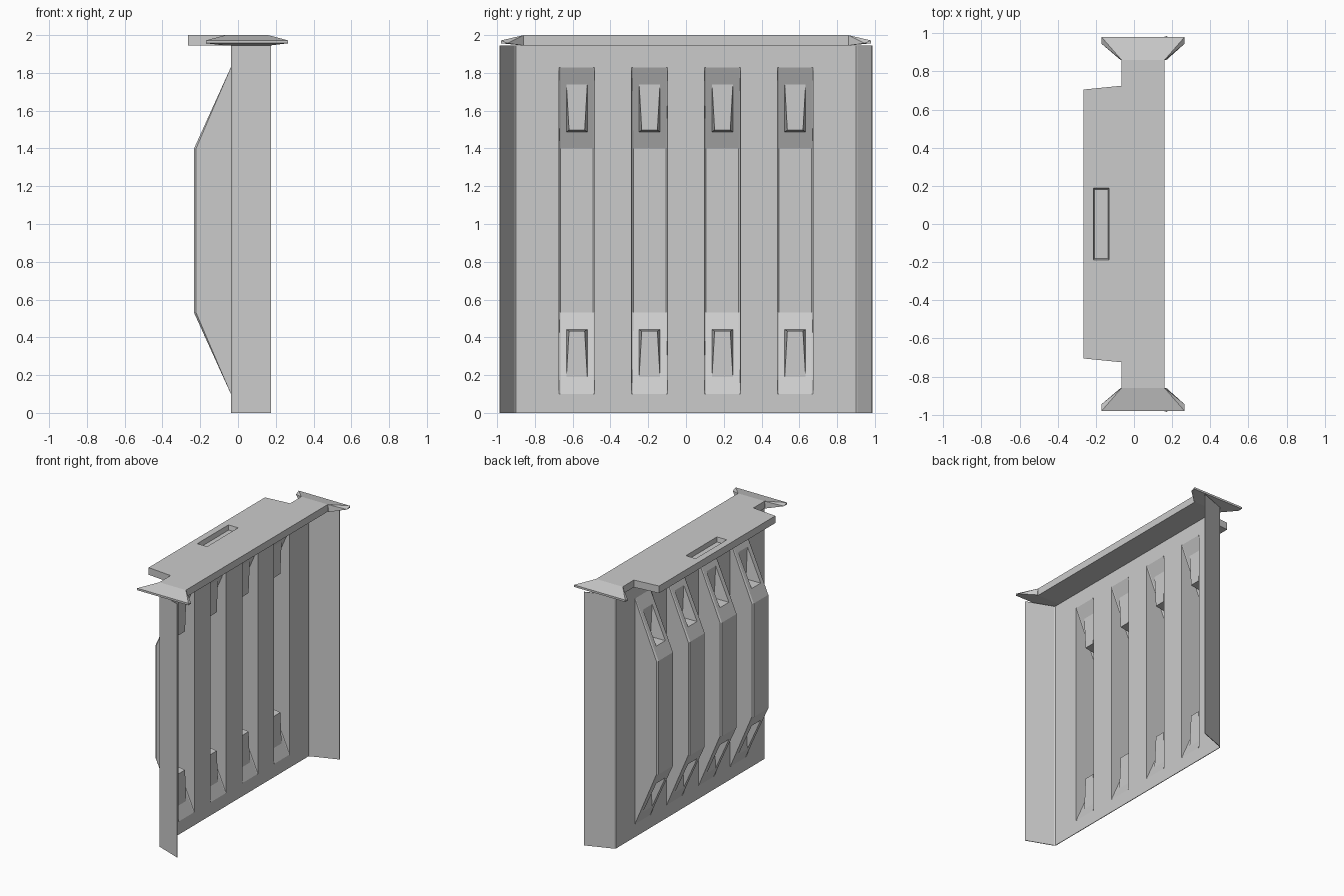
import bpy, bmesh

cube = bpy.data.objects.get("Cube")
if cube:
    bpy.data.objects.remove(cube, do_unlink=True)

grey = bpy.data.materials.new("plain grey")
grey.use_nodes = True
grey.diffuse_color = (0.6, 0.6, 0.6, 1)
grey.node_tree.nodes["Principled BSDF"].inputs["Base Color"].default_value = (0.6, 0.6, 0.6, 1)

SHEET_X, RIB_X = -0.035, -0.23      # panel plane and rib crest
RIB_LOW, RIB_HIGH = 0.10, 1.83      # rib ends
SLOPE = 0.43                        # height of each sloping rib end
HALF, DRAFT = 0.095, 0.008          # rib half width and edge chamfer
TOP = 1.945
RIBS = (-0.578, -0.193, 0.193, 0.578)


def finish(name, bm):
    bmesh.ops.remove_doubles(bm, verts=bm.verts, dist=0.0005)
    bmesh.ops.recalc_face_normals(bm, faces=bm.faces)
    mesh = bpy.data.meshes.new(name)
    bm.to_mesh(mesh)
    bm.free()
    mesh.materials.append(grey)
    obj = bpy.data.objects.new(name, mesh)
    bpy.context.collection.objects.link(obj)
    return obj


def face(bm, *points):
    return bm.faces.new([bm.verts.new(p) for p in points])


def hull(name, points):
    bm = bmesh.new()
    verts = [bm.verts.new(p) for p in points]
    bmesh.ops.convex_hull(bm, input=verts)
    return finish(name, bm)


def slope_end(bm, yc, flip):
    """Sloping rib end with a tapered pocket pressed into it."""
    def pt(x, y, z):
        return (x, yc + y, RIB_LOW + RIB_HIGH - z if flip else z)

    def on_slope(z):
        return SHEET_X + (RIB_X - SHEET_X) * (RIB_HIGH - z) / SLOPE

    w, p, d = HALF - DRAFT, 0.055, 0.04
    z_top, z_bot = 1.74, 1.49
    back = on_slope(z_top)
    frame = [pt(SHEET_X, -w, RIB_HIGH), pt(SHEET_X, w, RIB_HIGH),
             pt(RIB_X, w, RIB_HIGH - SLOPE), pt(RIB_X, -w, RIB_HIGH - SLOPE)]
    hole = [pt(back, -p, z_top), pt(back, p, z_top),
            pt(on_slope(z_bot), p, z_bot), pt(on_slope(z_bot), -p, z_bot)]
    deep = [pt(back, d, z_bot + 0.008), pt(back, -d, z_bot + 0.008)]
    for i in range(4):
        j = (i + 1) % 4
        face(bm, frame[i], frame[j], hole[j], hole[i])
    face(bm, hole[0], hole[1], deep[0], deep[1])
    face(bm, deep[1], deep[0], hole[2], hole[3])
    face(bm, hole[1], hole[2], deep[0])
    face(bm, hole[0], deep[1], hole[3])


def rib(bm, yc):
    crest = [(SHEET_X, RIB_HIGH), (RIB_X, RIB_HIGH - SLOPE),
             (RIB_X, RIB_LOW + SLOPE), (SHEET_X, RIB_LOW)]
    inner = [crest[0], (RIB_X + DRAFT, RIB_HIGH - SLOPE - 0.004),
             (RIB_X + DRAFT, RIB_LOW + SLOPE + 0.004), crest[3]]
    for s in (-1, 1):
        wall = [(x, yc + s * HALF, z) for x, z in inner]
        edge = [(x, yc + s * (HALF - DRAFT), z) for x, z in crest]
        face(bm, *wall)
        for i in range(3):
            face(bm, wall[i], wall[i + 1], edge[i + 1], edge[i])
    w = HALF - DRAFT
    face(bm, *[(RIB_X, yc + s * w, z) for s, z in
               ((-1, crest[1][1]), (1, crest[1][1]), (1, crest[2][1]), (-1, crest[2][1]))])
    slope_end(bm, yc, False)
    slope_end(bm, yc, True)


# Ribbed sheet with splayed side flanges
bm = bmesh.new()
columns = [(0.175, -0.985), (SHEET_X + 0.008, -0.909), (SHEET_X, -0.9)]
for yc in RIBS:
    columns += [(SHEET_X, yc + o) for o in (-HALF, DRAFT - HALF, HALF - DRAFT, HALF)]
columns += [(x, -y) for x, y in reversed(columns[:3])]
rows = [0, RIB_LOW, RIB_HIGH, TOP]
for (xa, ya), (xb, yb) in zip(columns, columns[1:]):
    in_rib = any(abs((ya + yb) / 2 - yc) < HALF for yc in RIBS)
    for i, (za, zb) in enumerate(zip(rows, rows[1:])):
        if not (in_rib and i == 1):
            face(bm, (xa, ya, za), (xb, yb, za), (xb, yb, zb), (xa, ya, zb))
for yc in RIBS:
    rib(bm, yc)
panel = finish("ribbed_panel", bm)
thick = panel.modifiers.new("sheet thickness", 'SOLIDIFY')
thick.thickness = 0.005
thick.offset = 0

# Top cap with a wide shelf over the ribs
half_outline = [(0.16, 0.86), (-0.065, 0.86), (-0.065, 0.725), (-0.265, 0.705)]
outline = half_outline + [(x, -y) for x, y in reversed(half_outline)]
bm = bmesh.new()
base = face(bm, *[(x, y, TOP) for x, y in outline])
grown = bmesh.ops.extrude_face_region(bm, geom=[base])["geom"]
for v in grown:
    if isinstance(v, bmesh.types.BMVert):
        v.co.z = 2.0
cap = finish("top_cap", bm)

# Shallow slot in the shelf
cutter = hull("slot_cutter",
              [(x, y, 2.02) for x in (-0.218, -0.128) for y in (-0.192, 0.192)] +
              [(x, y, 1.965) for x in (-0.206, -0.136) for y in (-0.182, 0.182)])
cutter.hide_render = True
cut = cap.modifiers.new("slot", 'BOOLEAN')
cut.operation = 'DIFFERENCE'
cut.solver = 'EXACT'
cut.object = cutter
bpy.context.view_layer.objects.active = cap
bpy.ops.object.modifier_apply(modifier=cut.name)
bpy.data.objects.remove(cutter, do_unlink=True)

# Flared, downward sloping cap ends
for s, name in ((-1, "front_cap_flare"), (1, "back_cap_flare")):
    points = [(-0.065, 0.86, 2.0), (0.16, 0.86, 2.0), (-0.07, 0.86, TOP), (0.17, 0.86, TOP)]
    for x in (-0.17, 0.265):
        points += [(x, 0.98, 1.972), (x, 0.98, 1.957), (x, 0.945, 1.957)]
    hull(name, [(x, s * y, z) for x, y, z in points])
